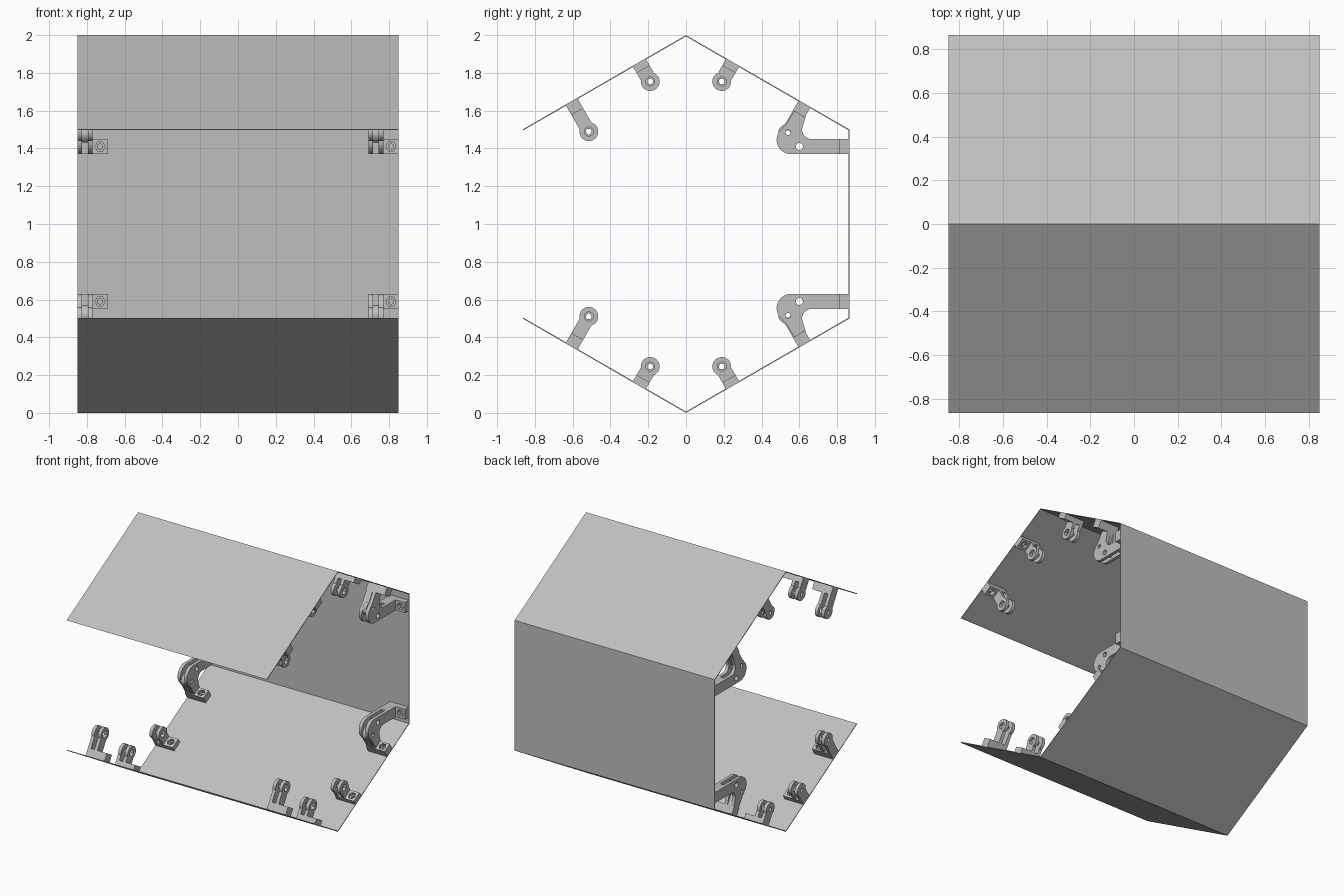
import bpy, bmesh
from math import cos, sin, pi, radians
from mathutils import Matrix, Vector

cube = bpy.data.objects.get("Cube")
if cube:
    bpy.data.objects.remove(cube, do_unlink=True)

grey = bpy.data.materials.new("plain grey")
grey.use_nodes = True
colour = (0.52, 0.52, 0.52, 1)
grey.diffuse_color = colour
grey.node_tree.nodes["Principled BSDF"].inputs["Base Color"].default_value = colour

WIDTH = 1.70          # shell length along x
LUG = 0.08            # lug width along x
TINE = 0.025          # thickness of each fork plate
THIN = 0.006          # shell thickness
MIRROR = Matrix.Translation((0, 0, 2)) @ Matrix.Diagonal((1, 1, -1, 1))
parts = []


def arc(cx, cy, r, start, end, n=12):
    angles = [radians(start + (end - start) * i / n) for i in range(n + 1)]
    return [(cx + r * cos(a), cy + r * sin(a)) for a in angles]


def circle(cx, cy, r, n=20):
    return arc(cx, cy, r, 0, 360, n)[:-1]


def plate(name, loops, depth, matrix):
    """Flat outline with holes, extruded from 0 to depth along local z."""
    curve = bpy.data.curves.new(name, 'CURVE')
    curve.dimensions = '2D'
    curve.fill_mode = 'BOTH'
    curve.extrude = depth / 2
    for loop in loops:
        s = curve.splines.new('POLY')
        s.points.add(len(loop) - 1)
        for p, (a, b) in zip(s.points, loop):
            p.co = (a, b, 0, 1)
        s.use_cyclic_u = True
    temp = bpy.data.objects.new(name + "_outline", curve)
    bpy.context.scene.collection.objects.link(temp)
    bpy.context.view_layer.update()
    mesh = bpy.data.meshes.new_from_object(
        temp.evaluated_get(bpy.context.evaluated_depsgraph_get()))
    bpy.data.objects.remove(temp)
    bpy.data.curves.remove(curve)
    mesh.name = name
    mesh.transform(matrix @ Matrix.Translation((0, 0, depth / 2)))
    bm = bmesh.new()
    bm.from_mesh(mesh)
    bmesh.ops.remove_doubles(bm, verts=bm.verts, dist=1e-5)
    bmesh.ops.recalc_face_normals(bm, faces=bm.faces)
    bm.to_mesh(mesh)
    bm.free()
    mesh.materials.clear()
    mesh.materials.append(grey)
    obj = bpy.data.objects.new(name, mesh)
    bpy.context.scene.collection.objects.link(obj)
    parts.append(obj)


def frame(origin, u, v, w):
    m = Matrix((u, v, w)).transposed().to_4x4()
    m.translation = origin
    return m


X, Y, Z = Vector((1, 0, 0)), Vector((0, 1, 0)), Vector((0, 0, 1))


def side(x):
    """Local plane is world y-z, extruded along +x."""
    return frame((x, 0, 0), Y, Z, X)


def pad(name, x, foot, u, n, height, half, top):
    """Screw pad beside a lug: round hole below, hexagonal pocket above."""
    outline = [(0, -half), (LUG, -half), (LUG, half), (0, half)]
    for i, hole in enumerate((circle(LUG / 2, 0, 0.014), circle(LUG / 2, 0, 0.027, 6))):
        base = foot + n * (height / 2 * i) + X * (x + LUG)
        plate(f"{name}_{i}", [outline, hole], height / 2, top @ frame(base, X, u, n))


def lug(name, x, sign, along, height, pad_height, half, top, tongue=False):
    """Rounded lug and its pad on a sloping panel; forked unless a tongue."""
    u = Vector((0, sign * cos(pi / 6), 0.5))
    n = Vector((0, -sign * 0.5, cos(pi / 6)))
    foot = u * along + n * THIN / 2
    pad(name + "_pad", x, foot, u, n, pad_height, half, top)
    block = [(-half, 0), (half, 0), (half, pad_height), (-half, pad_height)]
    plate(name + "_foot", [block], LUG, top @ frame(foot + X * x, u, n, X))
    r = 0.05
    outline = [(-half, 0), (half, 0), (half, height - 0.036)]
    outline += arc(0, height, r, -44, 224, 24) + [(-half, height - 0.036)]
    if tongue:
        layers = [(TINE, LUG - 2 * TINE, circle(0, height, 0.015))]
    else:
        layers = [(0, TINE, circle(0, height, 0.015)),
                  (LUG - TINE, TINE, circle(0, height, 0.026, 6))]
    for i, (dx, t, hole) in enumerate(layers):
        plate(f"{name}_plate_{i}", [outline, hole], t,
              top @ frame(foot + X * (x + dx), u, n, X))


def hook(name, x, top):
    """Curved hinge arm from the back wall round to the sloping panel."""
    wall, low, high = cos(pi / 6) - THIN / 2, 0.55, 0.63
    outline = [(wall, low), (wall, high)]
    outline += arc(0.555, 0.555, 0.075, 90, 215)
    outline += [(0.53, 0.47), (0.575, 0.40), (0.633, 0.433)]
    outline += arc(0.665, 0.50, 0.05, 200, 90, 8)
    holes = [circle(0.54, 0.515, 0.014), circle(0.60, 0.59, 0.019)]
    for i, dx in enumerate((0, LUG - TINE)):
        plate(f"{name}_plate_{i}", [outline] + holes, TINE, top @ side(x + dx))
    core = [(0.72, low), (wall, low), (wall, high), (0.72, high)]
    plate(name + "_core", [core], LUG - 2 * TINE, top @ side(x + TINE))
    pad(name + "_wall_pad", x, Vector((0, wall, (low + high) / 2)),
        Z, -Y, 0.05, (high - low) / 2, top)


# Five panels of the open hexagonal shell
corners = [Vector((cos(radians(a)), 1 + sin(radians(a)))) for a in range(-150, 151, 60)]
centre = Vector((0, 1))
scale = 1 - THIN / cos(pi / 6)
names = ["lower_front", "lower_back", "back", "upper_back", "upper_front"]
for name, p, q in zip(names, corners, corners[1:]):
    inner = [centre + (c - centre) * scale for c in (q, p)]
    plate(name + "_panel", [[tuple(c) for c in (p, q, *inner)]], WIDTH, side(-WIDTH / 2))

# Fittings at both ends, repeated on the upper panels
for level, top in (("lower", Matrix.Identity(4)), ("upper", MIRROR)):
    for end, x in (("right", -WIDTH / 2), ("left", WIDTH / 2 - 2 * LUG)):
        tag = f"{level}_{end}"
        lug(tag + "_front_short_lug", x, -1, 0.287, 0.115, 0.04, 0.04, top)
        lug(tag + "_back_short_lug", x, 1, 0.287, 0.115, 0.04, 0.04, top)
        lug(tag + "_front_long_lug", x, -1, 0.701, 0.182, 0.06, 0.036, top)
        lug(tag + "_back_long_lug", x, 1, 0.726, 0.178, 0.06, 0.036, top, tongue=True)
        hook(tag + "_hinge_arm", x, top)

# Smooth the rounded edges only
bpy.ops.object.select_all(action='DESELECT')
for obj in parts:
    obj.select_set(True)
bpy.context.view_layer.objects.active = parts[0]
bpy.ops.object.shade_smooth_by_angle(angle=radians(30))
